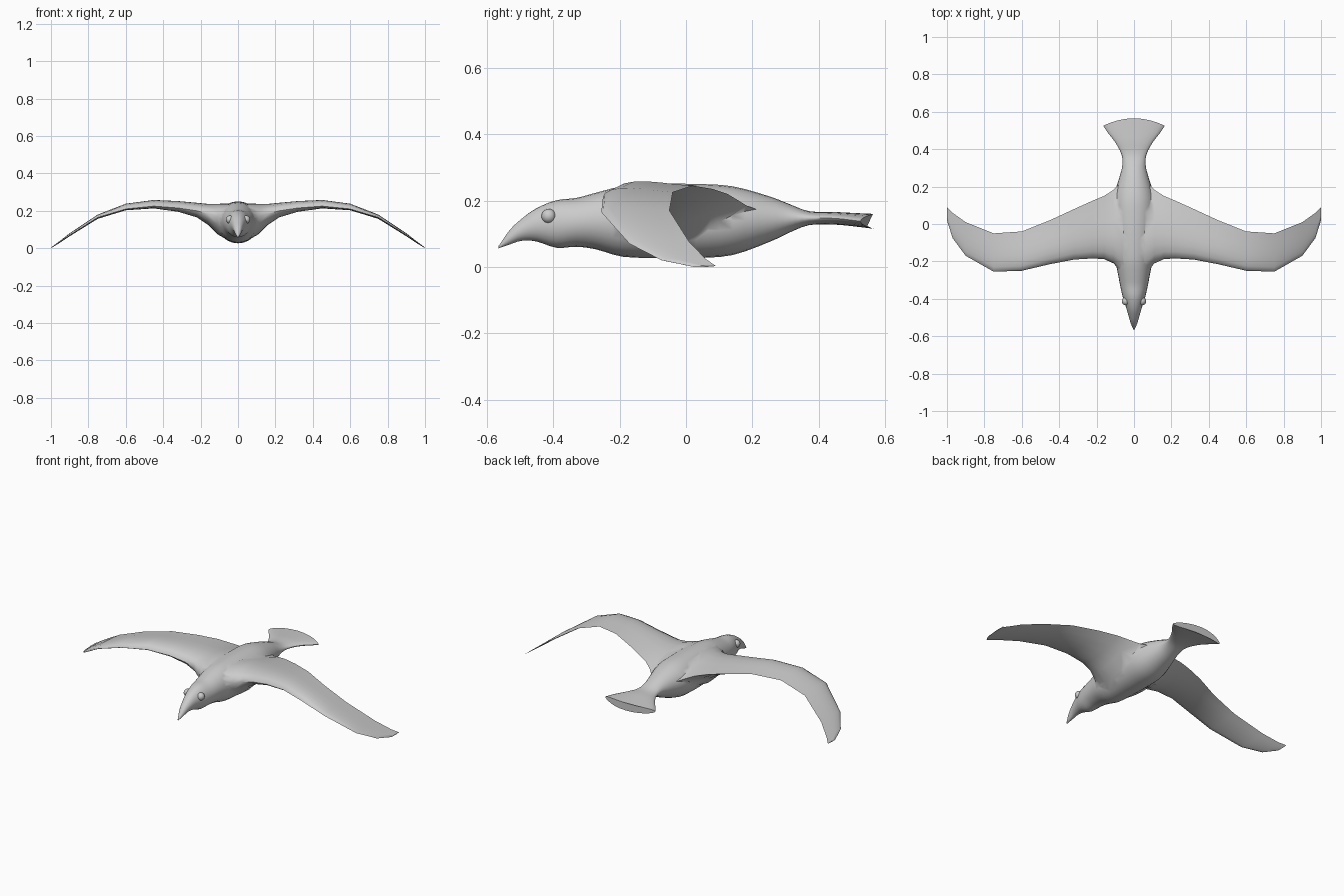
import bpy, bmesh, math

if "Cube" in bpy.data.objects:
    bpy.data.objects.remove(bpy.data.objects["Cube"])

grey = bpy.data.materials.new("plumage grey")
grey.diffuse_color = (0.6, 0.6, 0.6, 1)
grey.use_nodes = True
grey.node_tree.nodes["Principled BSDF"].inputs["Base Color"].default_value = grey.diffuse_color


def loft(name, rings):
    """Skin a list of equal-length closed rings and cap both ends."""
    bm = bmesh.new()
    vs = [[bm.verts.new(p) for p in r] for r in rings]
    n = len(rings[0])
    for a, b in zip(vs, vs[1:]):
        for i in range(n):
            j = (i + 1) % n
            bm.faces.new((a[i], a[j], b[j], b[i]))
    bm.faces.new(vs[0][::-1])
    bm.faces.new(vs[-1])
    bmesh.ops.recalc_face_normals(bm, faces=bm.faces)
    me = bpy.data.meshes.new(name)
    bm.to_mesh(me)
    bm.free()
    ob = bpy.data.objects.new(name, me)
    bpy.context.collection.objects.link(ob)
    me.materials.append(grey)
    return ob


def smooth_stations(st, steps):
    """Catmull-Rom interpolation between stations."""
    out = []
    for i in range(len(st) - 1):
        p0, p1, p2, p3 = st[max(i - 1, 0)], st[i], st[i + 1], st[min(i + 2, len(st) - 1)]
        for s in range(steps):
            t = s / steps
            out.append([0.5 * (2 * b + (c - a) * t + (2 * a - 5 * b + 4 * c - d) * t * t
                               + (3 * b - a - 3 * c + d) * t ** 3)
                        for a, b, c, d in zip(p0, p1, p2, p3)])
    out.append(st[-1])
    return out


def shade(ob, angle):
    bpy.ops.object.select_all(action='DESELECT')
    bpy.context.view_layer.objects.active = ob
    ob.select_set(True)
    bpy.ops.object.shade_smooth_by_angle(angle=math.radians(angle))


# Body from beak to fanned tail: y, half width, bottom, top, edge sweep
body_stations = [
    (-0.565, 0.003, 0.056, 0.062, 0), (-0.53, 0.018, 0.068, 0.112, 0),
    (-0.495, 0.028, 0.079, 0.145, 0), (-0.45, 0.041, 0.077, 0.177, 0),
    (-0.39, 0.06, 0.058, 0.201, 0), (-0.33, 0.074, 0.061, 0.208, 0),
    (-0.27, 0.085, 0.053, 0.224, 0), (-0.19, 0.1, 0.031, 0.243, 0),
    (-0.08, 0.11, 0.027, 0.25, 0), (0.03, 0.115, 0.027, 0.25, 0),
    (0.14, 0.11, 0.036, 0.243, 0), (0.25, 0.078, 0.075, 0.213, 0),
    (0.31, 0.063, 0.103, 0.19, 0), (0.37, 0.066, 0.126, 0.168, 0),
    (0.44, 0.1, 0.128, 0.166, 0.004), (0.5, 0.137, 0.123, 0.163, 0.016),
    (0.565, 0.165, 0.115, 0.16, 0.04)]
rings = []
for y, w, lo, hi, sweep in smooth_stations(body_stations, 3):
    ring = []
    for k in range(24):
        a = 2 * math.pi * k / 24
        c, s = math.cos(a), math.sin(a)
        ring.append((w * c, y - sweep * c * c, (lo + hi) / 2 + (hi - lo) / 2 * s))
    rings.append(ring)
body = loft("bird_body", rings)

# Wings: x, leading y, trailing y, leading z, trailing z, top z, bottom z
wing_stations = [
    (0.002, -0.32, 0.28, 0.14, 0.15, 0.22, 0.07), (0.06, -0.265, 0.235, 0.15, 0.165, 0.24, 0.046),
    (0.11, -0.21, 0.182, 0.17, 0.185, 0.237, 0.075), (0.16, -0.188, 0.15, 0.185, 0.205, 0.237, 0.125),
    (0.22, -0.184, 0.125, 0.2, 0.22, 0.243, 0.165), (0.32, -0.19, 0.08, 0.215, 0.235, 0.252, 0.195),
    (0.45, -0.215, 0.02, 0.225, 0.245, 0.258, 0.213), (0.6, -0.25, -0.04, 0.21, 0.225, 0.238, 0.203),
    (0.75, -0.255, -0.05, 0.165, 0.17, 0.18, 0.157), (0.9, -0.17, 0.01, 0.07, 0.075, 0.08, 0.064),
    (0.97, -0.075, 0.06, 0.021, 0.024, 0.026, 0.018), (1.0, 0.02, 0.09, 0.001, 0.003, 0.004, 0.0)]
# Airfoil: chord fraction and fullness
foil = [(0.03, 0.45), (0.12, 0.78), (0.25, 0.97), (0.4, 1.0), (0.6, 0.82), (0.8, 0.45)]


def wing_ring(side, x, yl, yt, zl, zt, top, bot):
    def point(f, h, z):
        edge = zl + (zt - zl) * f
        return (side * x, yl + (yt - yl) * f, edge + (z - edge) * h)
    return ([point(0, 0, top)] + [point(f, h, top) for f, h in foil] + [point(1, 0, top)]
            + [point(f, h, bot) for f, h in reversed(foil)])


# Fuse each wing into the body
for side, label in ((1, "left"), (-1, "right")):
    wing = loft(label + "_wing", [wing_ring(side, *s) for s in wing_stations])
    mod = body.modifiers.new("join_" + label, 'BOOLEAN')
    mod.operation, mod.solver, mod.object = 'UNION', 'EXACT', wing
    bpy.context.view_layer.objects.active = body
    bpy.ops.object.modifier_apply(modifier=mod.name)
    bpy.data.objects.remove(wing)
shade(body, 50)

# Eyes
for side, label in ((1, "left"), (-1, "right")):
    bpy.ops.mesh.primitive_uv_sphere_add(segments=20, ring_count=12, radius=0.022,
                                         location=(side * 0.043, -0.413, 0.153))
    eye = bpy.context.object
    eye.name = label + "_eye"
    eye.data.materials.append(grey)
    shade(eye, 60)
